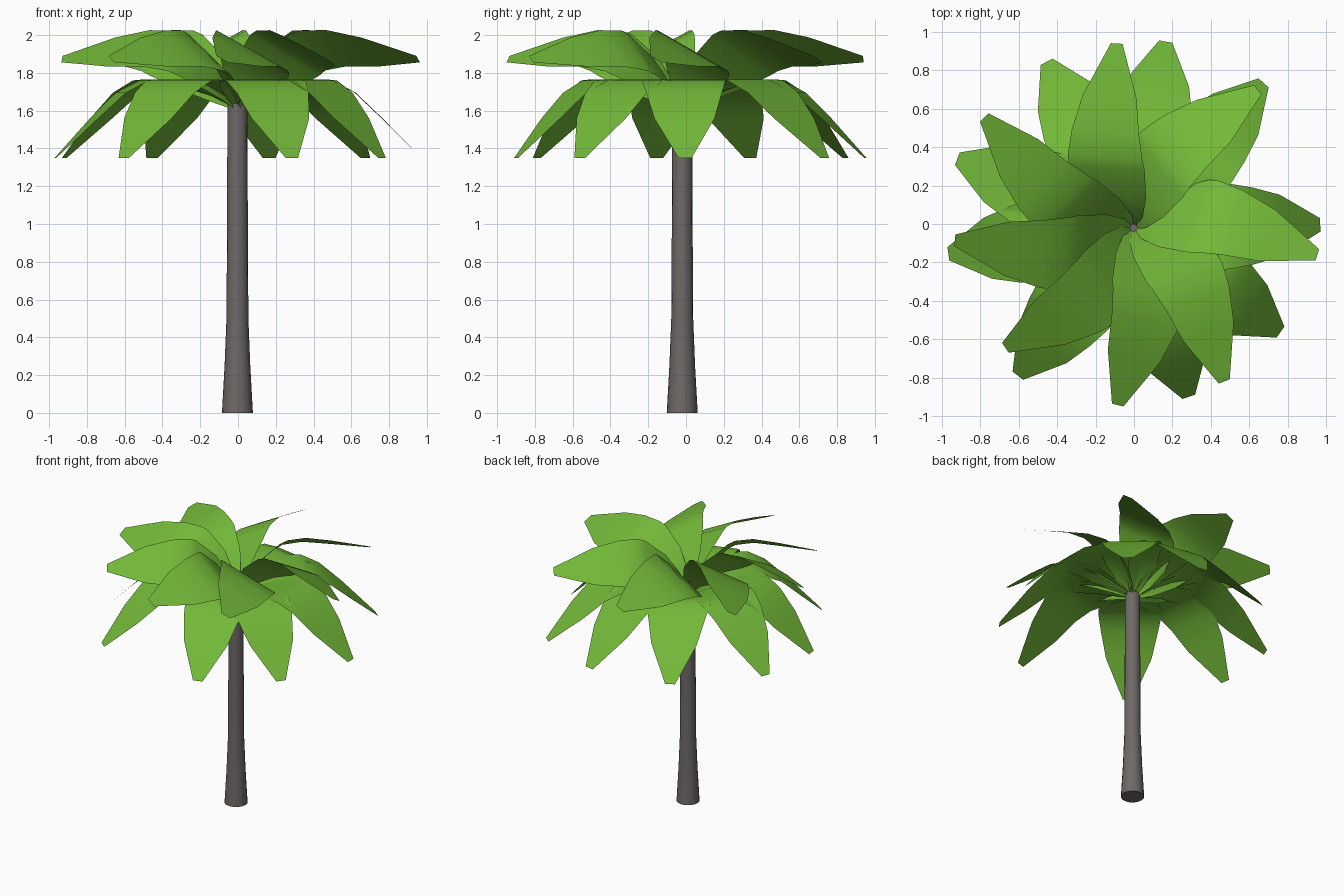
import bpy, math
from mathutils import Vector

if "Cube" in bpy.data.objects:
    bpy.data.objects.remove(bpy.data.objects["Cube"])


def material(name, rgb):
    m = bpy.data.materials.new(name)
    m.diffuse_color = (*rgb, 1)
    m.use_nodes = True
    m.node_tree.nodes["Principled BSDF"].inputs["Base Color"].default_value = m.diffuse_color
    return m


GREEN = material("leaf green", (0.17, 0.48, 0.04))
BARK = material("grey bark", (0.16, 0.14, 0.135))
CX, CY = -0.003, -0.02
ROOT = Vector((CX, CY, 1.61))


def make(name, verts, faces, mat):
    me = bpy.data.meshes.new(name)
    me.from_pydata(verts, [], faces)
    me.materials.append(mat)
    ob = bpy.data.objects.new(name, me)
    bpy.context.collection.objects.link(ob)
    bpy.ops.object.select_all(action='DESELECT')
    ob.select_set(True)
    bpy.context.view_layer.objects.active = ob
    bpy.ops.object.shade_smooth_by_angle(angle=math.radians(40))
    return ob


# Trunk: lathed profile, flared at the foot
N = 16
profile = [(0.082, 0), (0.068, 0.25), (0.058, 0.5), (0.055, 1.0), (0.053, 1.65)]
verts = [(CX + r * math.cos(math.tau * i / N), CY + r * math.sin(math.tau * i / N), z)
         for r, z in profile for i in range(N)]
faces = [(k * N + i, k * N + (i + 1) % N, (k + 1) * N + (i + 1) % N, (k + 1) * N + i)
         for k in range(len(profile) - 1) for i in range(N)]
faces += [tuple(range(N))[::-1], tuple(range((len(profile) - 1) * N, len(profile) * N))]
make("trunk", verts, faces, BARK)

# Leaf rows: distance out, height above root, half width
ROWS = [(0, 0, 0.015), (0.1, 0.065, 0.10), (0.25, 0.125, 0.18), (0.44, 0.155, 0.225),
        (0.50, 0.15, 0.222), (0.62, 0.085, 0.20), (0.76, -0.05, 0.16), (0.965, -0.26, 0.035)]


def leaf(name, x, y, z, roll, arch):
    """Arched blade from the crown to a tip, rolled about its root-tip line."""
    d = Vector((x, y, z)) - ROOT
    size = d.length
    along = d.normalized()
    side = Vector((0, 0, 1)).cross(along).normalized()
    up = along.cross(side)
    c, s = math.cos(roll), math.sin(roll)
    up, side = up * c + side * s, side * c - up * s
    vs = []
    for r, h, w in ROWS:
        t = (0.965 * r - 0.26 * h) * size
        k = (0.26 * r + 0.965 * h) * arch
        p = ROOT + along * t + up * k
        vs += [p - side * w, p + side * w]
    fs = [(2 * i, 2 * i + 2, 2 * i + 3, 2 * i + 1) for i in range(len(ROWS) - 1)]
    make(name, vs, fs, GREEN)


# Lower drooping tier
LOWER = [(0.97, -0.005), (0.675, 0.735), (0.165, 0.95), (-0.455, 0.845), (-0.92, 0.34),
         (-0.967, -0.155), (-0.605, -0.79), (0.285, -0.9), (0.763, -0.563)]
for i, (x, y) in enumerate(LOWER):
    leaf(f"lower_leaf_{i + 1}", x, y, 1.35, 0, 1)

# Upper raised tier, rolled like a pinwheel
UPPER = [(0.955, -0.16), (0.645, 0.7), (-0.09, 0.94), (-0.78, 0.555),
         (-0.933, -0.085), (-0.67, -0.645), (-0.085, -0.943), (0.47, -0.82)]
for i, (x, y) in enumerate(UPPER):
    leaf(f"upper_leaf_{i + 1}", x, y, 1.873, math.radians(30), 0.83)
